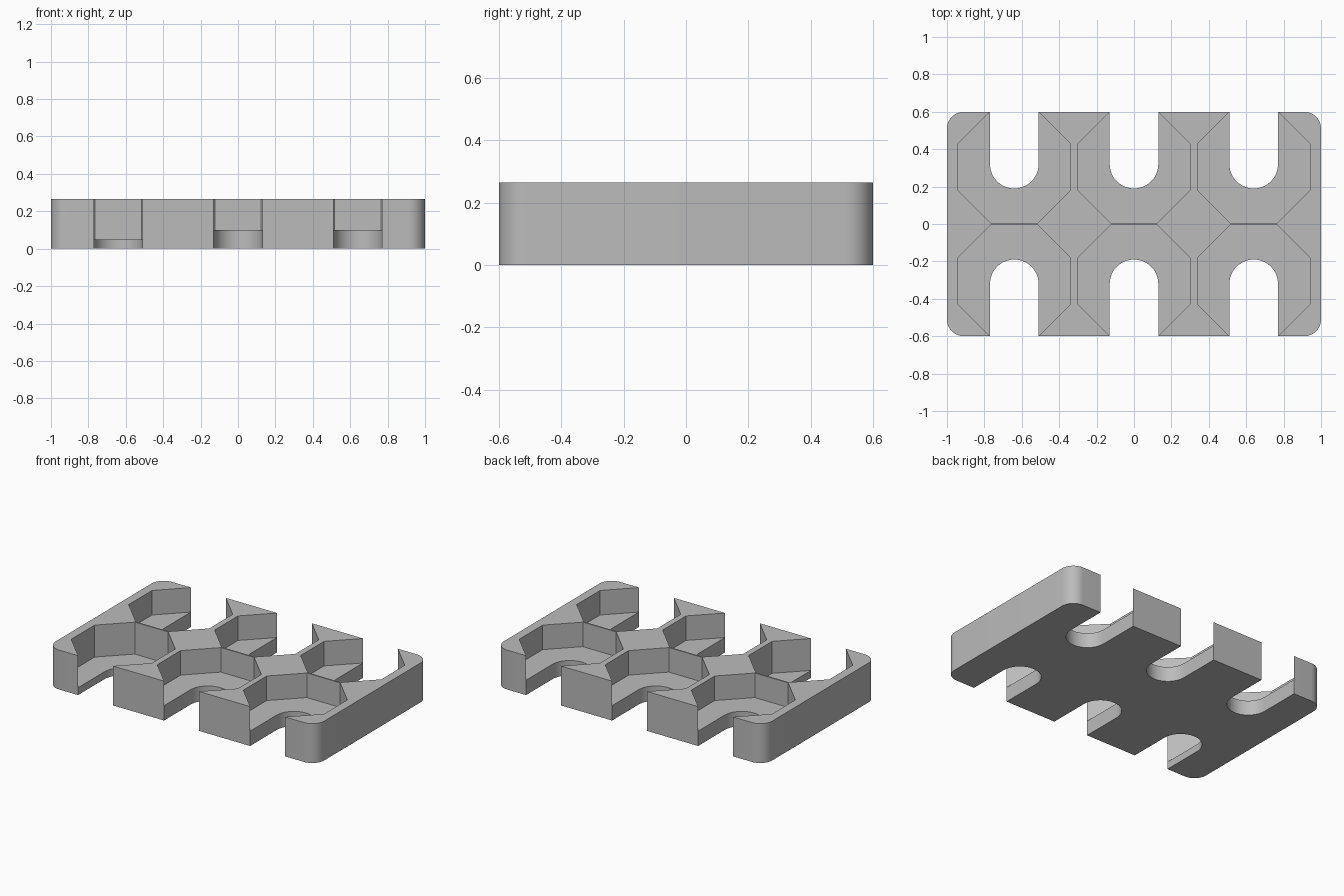
import bpy
import bmesh
from math import cos, sin, pi, radians

cube = bpy.data.objects.get("Cube")
if cube:
    bpy.data.objects.remove(cube, do_unlink=True)

HEIGHT = 0.265
HALF_X, HALF_Y, CORNER = 1.0, 0.6, 0.09
SPACING, SLOT_R, SLOT_Y = 0.64, 0.13, 0.32
POCKET_R, POCKET_Y = 0.30, 0.305

grey = bpy.data.materials.new("plain grey")
grey.use_nodes = True
colour = (0.5, 0.5, 0.5, 1)
grey.diffuse_color = colour
grey.node_tree.nodes["Principled BSDF"].inputs["Base Color"].default_value = colour


def arc(cx, cy, r, start, end, steps):
    return [(cx + r * cos(start + (end - start) * i / steps),
             cy + r * sin(start + (end - start) * i / steps)) for i in range(steps + 1)]


def prism(name, outline, z0, z1):
    """Extrude a flat outline from z0 to z1."""
    bm = bmesh.new()
    face = bm.faces.new([bm.verts.new((x, y, z0)) for x, y in outline])
    top = bmesh.ops.extrude_face_region(bm, geom=[face])["geom"]
    bmesh.ops.translate(bm, vec=(0, 0, z1 - z0),
                        verts=[v for v in top if isinstance(v, bmesh.types.BMVert)])
    bmesh.ops.recalc_face_normals(bm, faces=bm.faces)
    mesh = bpy.data.meshes.new(name)
    bm.to_mesh(mesh)
    bm.free()
    mesh.materials.append(grey)
    obj = bpy.data.objects.new(name, mesh)
    bpy.context.collection.objects.link(obj)
    return obj


# Block with rounded corners
outline = []
for i, (sx, sy) in enumerate([(1, 1), (-1, 1), (-1, -1), (1, -1)]):
    outline += arc(sx * (HALF_X - CORNER), sy * (HALF_Y - CORNER), CORNER,
                   i * pi / 2, (i + 1) * pi / 2, 12)
tray = prism("tray", outline, 0, HEIGHT)

# Open slots and octagonal pockets along both long sides
cutters = []
for side in (-1, 1):
    for column in (-1, 0, 1):
        x = column * SPACING
        floor = 0.05 if (column, side) == (-1, -1) else 0.10
        slot = [(x + px, side * py) for px, py in
                arc(0, SLOT_Y, SLOT_R, pi, 2 * pi, 24) + [(SLOT_R, 0.8), (-SLOT_R, 0.8)]]
        octagon = arc(x, side * POCKET_Y, POCKET_R / cos(pi / 8), pi / 8, 2 * pi + pi / 8, 8)[:-1]
        cutters.append(prism("pocket_cutter", octagon, floor, 0.4))
        cutters.append(prism("slot_cutter", slot, -0.1, 0.4))

for cutter in cutters:
    cutter.hide_render = True
    cut = tray.modifiers.new("cut", "BOOLEAN")
    cut.operation = "DIFFERENCE"
    cut.solver = "EXACT"
    cut.object = cutter

# Bake the cuts and drop the cutters
graph = bpy.context.evaluated_depsgraph_get()
result = bpy.data.meshes.new_from_object(tray.evaluated_get(graph))
tray.modifiers.clear()
tray.data = result
for cutter in cutters:
    bpy.data.objects.remove(cutter, do_unlink=True)

# Smooth the curved walls, keep the edges sharp
bpy.ops.object.select_all(action="DESELECT")
tray.select_set(True)
bpy.context.view_layer.objects.active = tray
bpy.ops.object.shade_smooth_by_angle(angle=radians(30))
